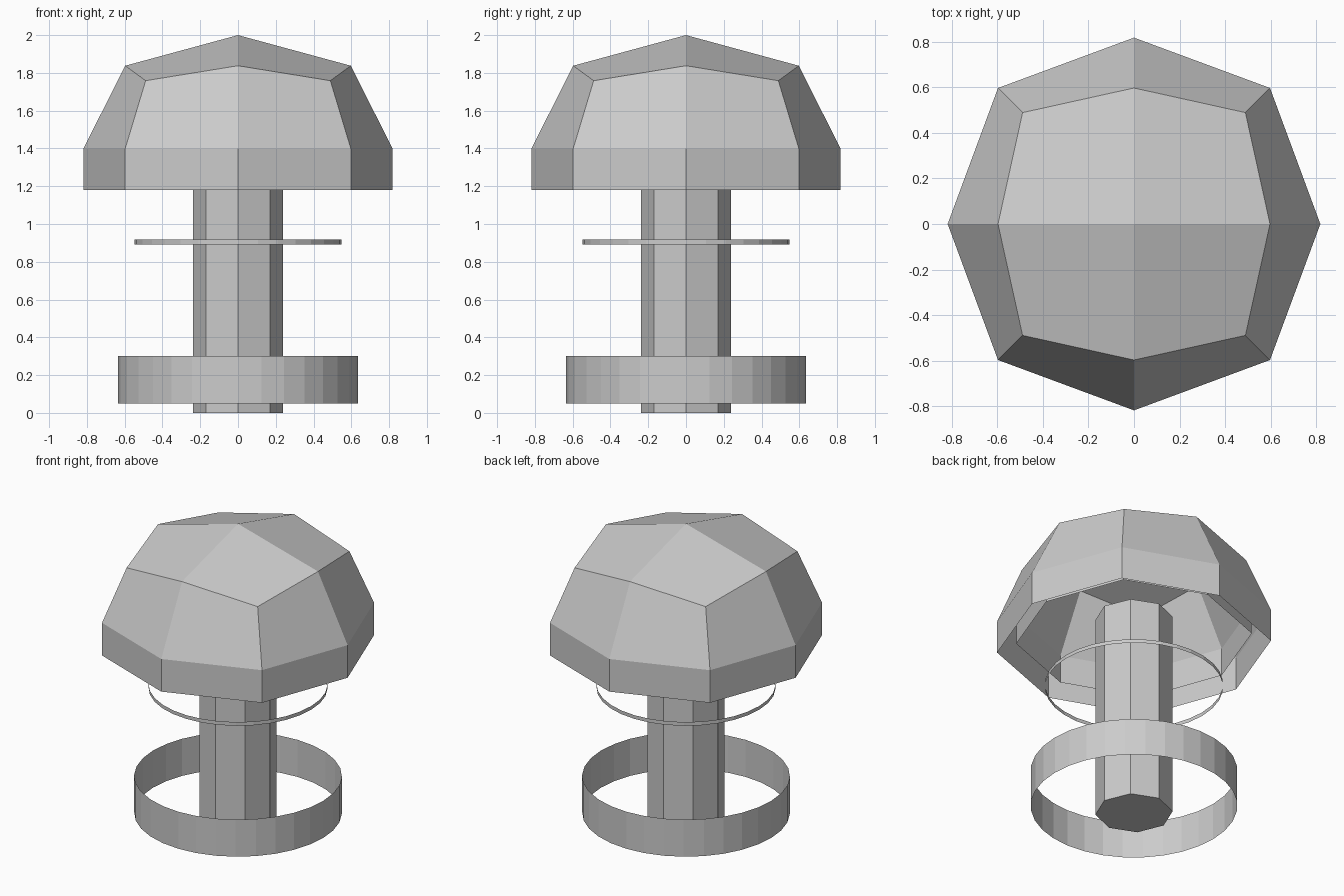
import bpy, bmesh
from mathutils import Vector

if "Cube" in bpy.data.objects:
    bpy.data.objects.remove(bpy.data.objects["Cube"])

EQUATOR, RIM = 1.40, 1.18          # widest level and lower rim of the cap
MID = (2.0 + RIM) / 2              # centre used to shrink the lining


def finish(bm, name):
    bmesh.ops.recalc_face_normals(bm, faces=bm.faces)
    me = bpy.data.meshes.new(name)
    bm.to_mesh(me)
    bm.free()
    ob = bpy.data.objects.new(name, me)
    bpy.context.collection.objects.link(ob)
    return ob


def tube(name, radius, z0, z1, sides, capped):
    bm = bmesh.new()
    bmesh.ops.create_cone(bm, segments=sides, radius1=radius, radius2=radius,
                          depth=z1 - z0, cap_ends=capped)
    bmesh.ops.translate(bm, verts=bm.verts, vec=(0, 0, (z0 + z1) / 2))
    return finish(bm, name)


def dome(name, scale):
    # Cube divided once and rounded, lower half replaced by a straight skirt
    bm = bmesh.new()
    bmesh.ops.create_cube(bm, size=2)
    bmesh.ops.subdivide_edges(bm, edges=bm.edges[:], cuts=1, use_grid_fill=True)
    reach = {1: 0.818, 2: 0.597, 3: 0.489}   # face centre, edge middle, corner
    for v in bm.verts:
        s = Vector([round(c) for c in v.co])
        v.co = s * reach[sum(1 for c in s if c)]
    bmesh.ops.delete(bm, geom=[v for v in bm.verts if v.co.z < -0.01], context='VERTS')
    for v in bm.verts:
        v.co.z = EQUATOR + v.co.z * (2.0 - EQUATOR) / reach[1]
    border = [e for e in bm.edges if e.is_boundary]
    new = bmesh.ops.extrude_edge_only(bm, edges=border)["geom"]
    for v in new:
        if isinstance(v, bmesh.types.BMVert):
            v.co.z = RIM
    for v in bm.verts:
        v.co = Vector((v.co.x * scale, v.co.y * scale, MID + (v.co.z - MID) * scale))
    return finish(bm, name)


# Cap: outer shell and smaller lining
dome("cap", 1.0)
dome("cap_lining", 0.86)

# Stem
tube("stem", 0.238, 0.0, 1.38, 8, True)

# Open hoops around the stem
tube("base_band", 0.635, 0.05, 0.30, 32, False)
tube("thin_ring", 0.547, 0.892, 0.917, 32, False)
